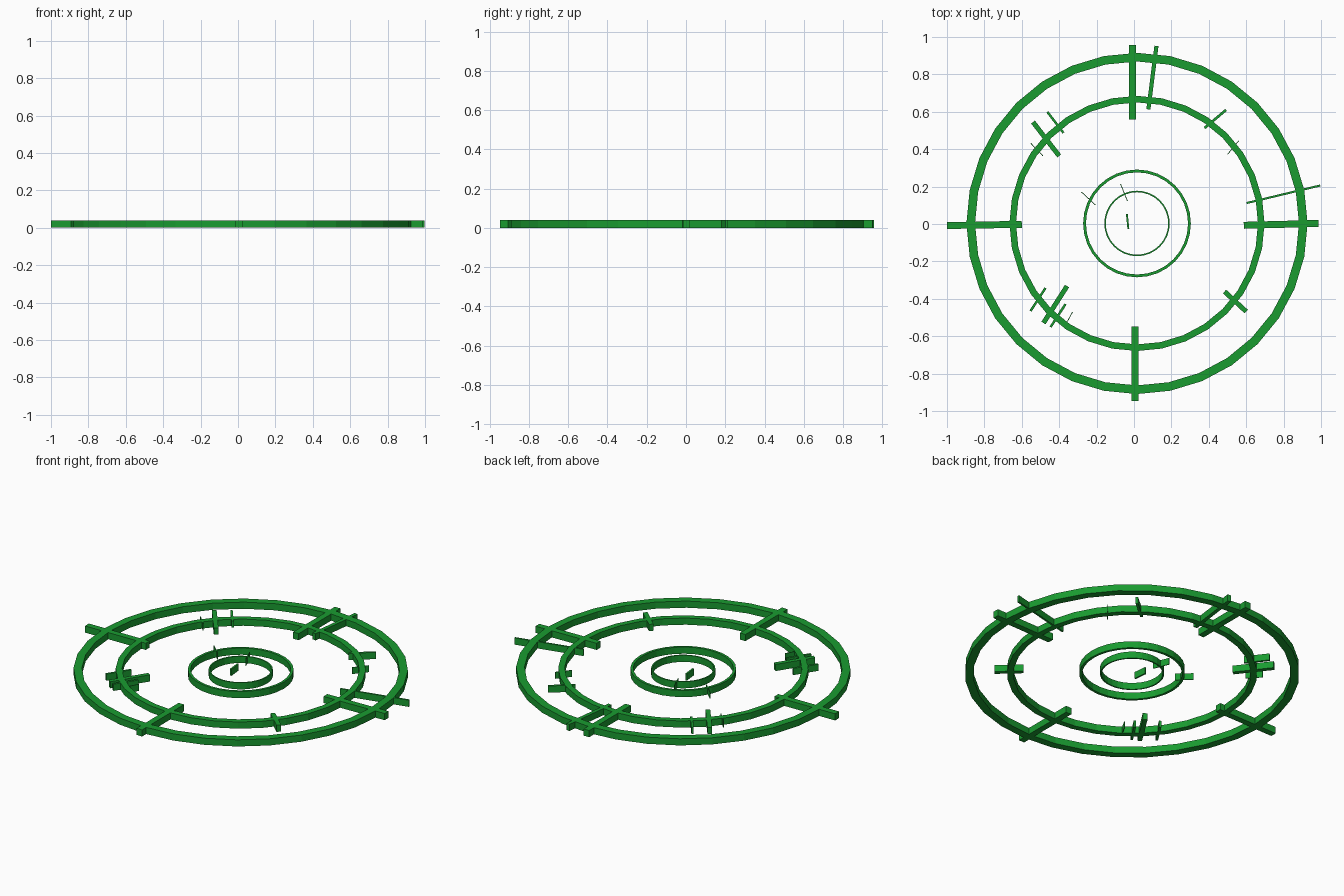
import bpy, bmesh, math
from mathutils import Vector

if "Cube" in bpy.data.objects:
    bpy.data.objects.remove(bpy.data.objects["Cube"])

H = 0.04
CX, CY = 0.016, 0.003
mat = bpy.data.materials.new("green")
mat.diffuse_color = (0.01, 0.33, 0.03, 1)
mat.use_nodes = True
mat.node_tree.nodes["Principled BSDF"].inputs["Base Color"].default_value = mat.diffuse_color


def finish(name, bm):
    bmesh.ops.recalc_face_normals(bm, faces=bm.faces)
    me = bpy.data.meshes.new(name)
    bm.to_mesh(me)
    bm.free()
    me.materials.append(mat)
    bpy.context.collection.objects.link(bpy.data.objects.new(name, me))


def ring(name, r_out, r_in, n=32):
    bm = bmesh.new()
    rows = []
    for i in range(n):
        a = 2 * math.pi * i / n
        rows.append([bm.verts.new((CX + r * math.cos(a), CY + r * math.sin(a), z))
                     for r, z in ((r_out, 0), (r_out, H), (r_in, H), (r_in, 0))])
    for i in range(n):
        p, q = rows[i], rows[(i + 1) % n]
        for k in range(4):
            j = (k + 1) % 4
            bm.faces.new((p[k], q[k], q[j], p[j]))
    finish(name, bm)


def bar(name, x1, y1, x2, y2, w):
    a, b = Vector((x1, y1, 0)), Vector((x2, y2, 0))
    d = (b - a).normalized()
    s = Vector((-d.y, d.x, 0)) * w / 2
    bm = bmesh.new()
    base = bm.faces.new([bm.verts.new(p) for p in (a - s, b - s, b + s, a + s)])
    top = bmesh.ops.extrude_face_region(bm, geom=[base], use_keep_orig=True)
    bmesh.ops.translate(bm, vec=(0, 0, H),
                        verts=[v for v in top["geom"] if isinstance(v, bmesh.types.BMVert)])
    finish(name, bm)


# Concentric rings
ring("outer_ring", 0.912, 0.866)
ring("middle_ring", 0.682, 0.647)
ring("inner_ring", 0.288, 0.273)
ring("centre_ring", 0.175, 0.167)

# Four main cross bars
bar("north_bar", -0.007, 0.957, -0.007, 0.56, 0.037)
bar("south_bar", 0.006, -0.547, 0.006, -0.947, 0.037)
bar("west_bar", -1.0, -0.008, -0.6, -0.002, 0.037)
bar("east_bar", 0.587, -0.007, 0.987, 0.003, 0.037)

# Thinner long hands
bar("north_hand", 0.12, 0.952, 0.077, 0.613, 0.022)
bar("east_hand", 0.602, 0.112, 0.996, 0.206, 0.011)

# Diagonal ticks on the middle ring
bar("northeast_tick", 0.377, 0.513, 0.492, 0.61, 0.014)
bar("northeast_sliver", 0.5, 0.372, 0.559, 0.444, 0.004)
bar("northwest_bar", -0.54, 0.545, -0.4, 0.364, 0.026)
bar("northwest_tick", -0.463, 0.599, -0.377, 0.487, 0.013)
bar("northwest_sliver", -0.553, 0.433, -0.487, 0.364, 0.004)
bar("southwest_bar", -0.358, -0.332, -0.484, -0.529, 0.026)
bar("southwest_tick_a", -0.473, -0.342, -0.553, -0.465, 0.013)
bar("southwest_tick_b", -0.366, -0.428, -0.446, -0.551, 0.013)
bar("southwest_sliver", -0.329, -0.471, -0.356, -0.521, 0.004)
bar("southeast_bar", 0.484, -0.361, 0.6, -0.468, 0.026)

# Small marks near the centre
bar("inner_sliver_a", -0.281, 0.171, -0.206, 0.102, 0.004)
bar("inner_sliver_b", -0.072, 0.214, -0.035, 0.123, 0.004)
bar("centre_mark", -0.038, 0.053, -0.03, -0.027, 0.01)
